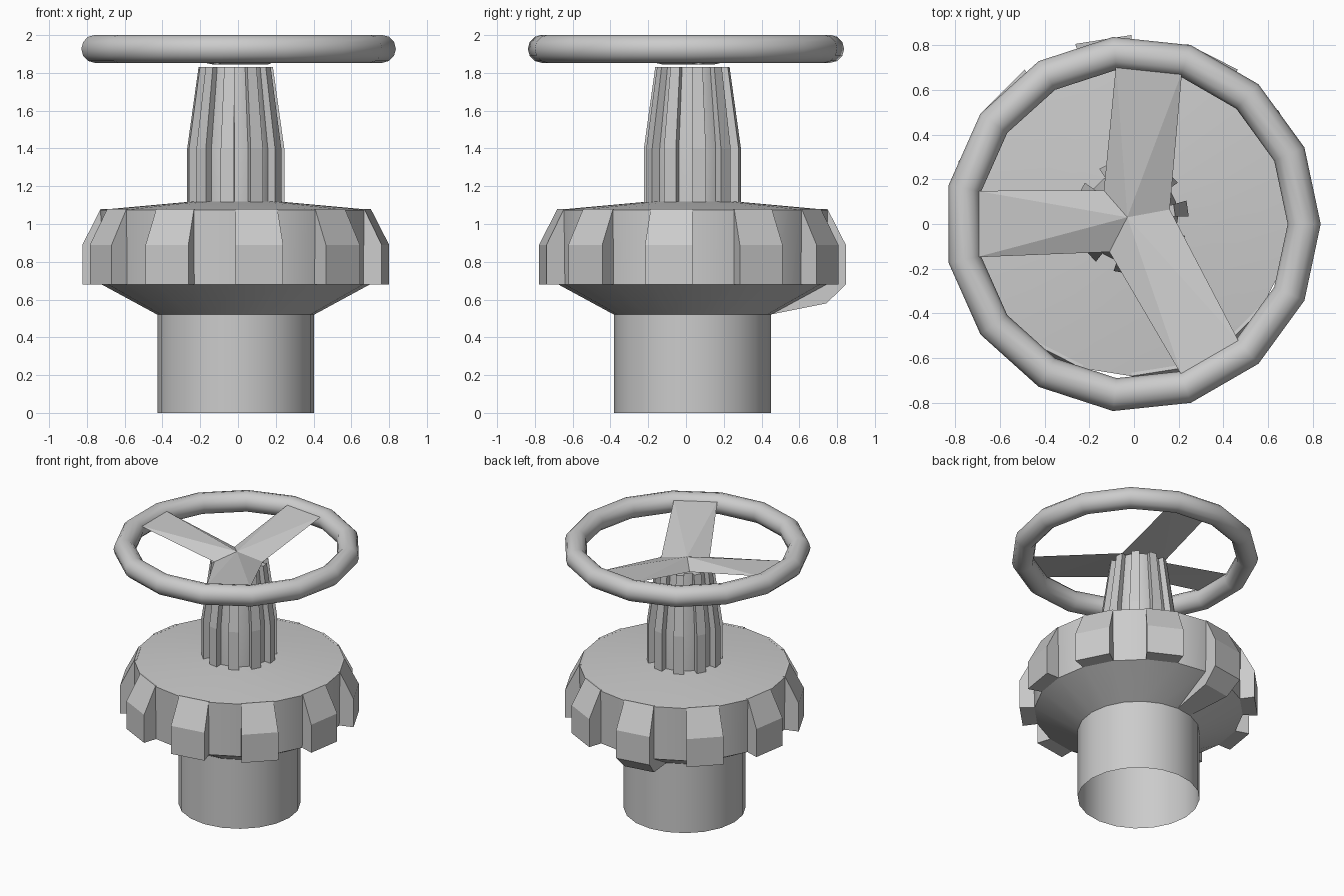
import bpy
from math import sin, cos, radians

if "Cube" in bpy.data.objects:
    bpy.data.objects.remove(bpy.data.objects["Cube"])

CX, CY = -0.012, 0.034   # axis of pipe, body and stem


def make(name, verts, faces, smooth=None):
    me = bpy.data.meshes.new(name)
    me.from_pydata(verts, [], faces)
    ob = bpy.data.objects.new(name, me)
    bpy.context.collection.objects.link(ob)
    bpy.ops.object.select_all(action='DESELECT')
    ob.select_set(True)
    bpy.context.view_layer.objects.active = ob
    bpy.ops.object.mode_set(mode='EDIT')
    bpy.ops.mesh.select_all(action='SELECT')
    bpy.ops.mesh.remove_doubles(threshold=0.0005)
    if smooth != 'open':
        bpy.ops.mesh.normals_make_consistent(inside=False)
    bpy.ops.object.mode_set(mode='OBJECT')
    if smooth:
        bpy.ops.object.shade_smooth_by_angle(angle=radians(22))
    return ob


def polar(r, deg, z, cx=CX, cy=CY):
    a = radians(deg)
    return (cx + r * cos(a), cy + r * sin(a), z)


def lathe(name, profile, n=20, smooth=True):
    m = len(profile)
    verts = [polar(r, 360 * i / n, z) for i in range(n) for r, z in profile]
    faces = [(i * m + j, (i + 1) % n * m + j, (i + 1) % n * m + j + 1, i * m + j + 1)
             for i in range(n) for j in range(m - 1)]
    return make(name, verts, faces, smooth)


def ribs(name, profile, starts, width=18):
    # closed profile swept through one flat segment at each start angle
    verts, faces, m = [], [], len(profile)
    for s in starts:
        b = len(verts)
        verts += [polar(r, a, z) for a in (s, s + width) for r, z in profile]
        faces += [(b + j, b + (j + 1) % m, b + m + (j + 1) % m, b + m + j) for j in range(m)]
        faces += [tuple(range(b, b + m)), tuple(range(b + m, b + 2 * m))]
    return make(name, verts, faces)


# open pipe, flaring into the round body
lathe("pipe_and_body", [(0.415, 0), (0.415, 0.52), (0.71, 0.68), (0.715, 1.075),
                        (0.22, 1.12), (0, 1.12)], smooth='open')

# ten grip teeth around the body
ribs("body_teeth", [(0.70, 0.68), (0.812, 0.68), (0.812, 0.89), (0.715, 1.08), (0.70, 1.077)],
     [18 + 36 * k for k in range(10)])

# lug under the rear tooth
ribs("rear_lug", [(0.41, 0.52), (0.71, 0.58), (0.812, 0.68), (0.70, 0.68)], [90])

# fluted stem
lathe("stem_core", [(0.21, 1.1), (0.21, 1.4), (0.16, 1.83), (0, 1.83)])
ribs("stem_flutes", [(0.19, 1.1), (0.257, 1.1), (0.257, 1.4), (0.197, 1.83), (0.14, 1.83)],
     [36 * k for k in range(10)], 16)

# hand wheel rim
bpy.ops.mesh.primitive_torus_add(major_segments=15, minor_segments=12, major_radius=0.768,
                                 minor_radius=0.074, location=(-0.006, 0, 1.927))
rim = bpy.context.object
rim.name = "wheel_rim"
bpy.ops.object.shade_smooth_by_angle(angle=radians(35))

# three ridged spokes meeting at a hub
apex = (-0.03, 0.03, 1.885)
hub = [(0.16, 0.065, 1.845), (-0.135, 0.15, 1.845), (-0.11, -0.125, 1.845)]
verts, faces = [apex] + hub, [(1, 3, 2)]
for k, (a0, a1) in enumerate([(72, 96), (168, 192), (288, 312)]):
    b = len(verts)
    verts += [polar(0.715, a, 1.965, -0.006, 0) for a in (a0, a1)]
    h0, h1 = 1 + k, 1 + (k + 1) % 3
    faces += [(0, b, b + 1), (0, h0, b), (0, b + 1, h1),
              (h0, h1, b), (h1, b + 1, b)]
make("wheel_spokes", verts, faces)
